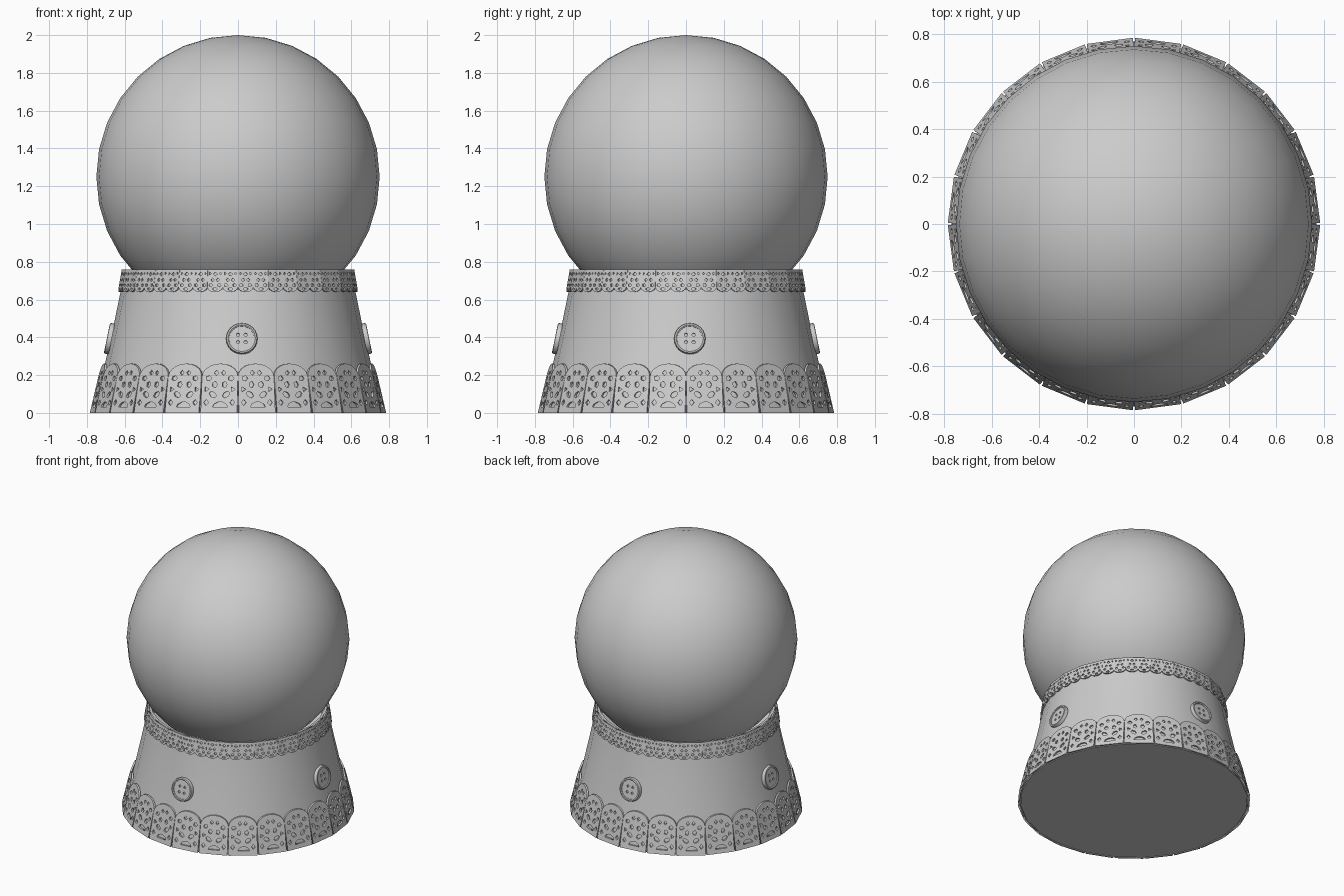
import bpy, bmesh
from math import sin, cos, pi, radians
from mathutils import Matrix, Vector

cube = bpy.data.objects.get("Cube")
if cube:
    bpy.data.objects.remove(cube)

grey = bpy.data.materials.new("soft grey")
grey.use_nodes = True
grey.diffuse_color = (0.6, 0.6, 0.6, 1)
grey.node_tree.nodes["Principled BSDF"].inputs["Base Color"].default_value = (0.6, 0.6, 0.6, 1)

SIDES = 24
WALL = [(0.766, 0), (0.695, 0.3), (0.655, 0.48), (0.622, 0.64), (0.602, 0.755)]


def wall_radius(z):
    """Radius of the base wall at a height."""
    for (r0, z0), (r1, z1) in zip(WALL, WALL[1:]):
        if z <= z1:
            return r0 + (r1 - r0) * (z - z0) / (z1 - z0)
    return WALL[-1][0]


def finish(name, bm, smooth=None):
    mesh = bpy.data.meshes.new(name)
    bmesh.ops.recalc_face_normals(bm, faces=bm.faces)
    bm.to_mesh(mesh)
    bm.free()
    mesh.materials.append(grey)
    obj = bpy.data.objects.new(name, mesh)
    bpy.context.collection.objects.link(obj)
    if smooth:
        bpy.ops.object.select_all(action="DESELECT")
        obj.select_set(True)
        bpy.context.view_layer.objects.active = obj
        bpy.ops.object.shade_smooth_by_angle(angle=radians(smooth))
    return obj


def lathe(profile, sides):
    """Spin an (r, z) profile around z."""
    bm = bmesh.new()
    verts = [bm.verts.new((r, 0, z)) for r, z in profile]
    edges = [bm.edges.new(pair) for pair in zip(verts, verts[1:])]
    bmesh.ops.spin(bm, geom=verts + edges, cent=(0, 0, 0), axis=(0, 0, 1),
                   angle=2 * pi, steps=sides, use_merge=True)
    bmesh.ops.remove_doubles(bm, verts=bm.verts, dist=1e-4)
    return bm


def oval(x, y, rx, ry, turn=0, n=5):
    """Small polygon used as a cut-out."""
    t = radians(turn)
    pts = [(rx * cos(2 * pi * i / n), ry * sin(2 * pi * i / n)) for i in range(n)]
    return [(x + a * cos(t) - b * sin(t), y + a * sin(t) + b * cos(t)) for a, b in pts]


def dome(x, y, rx, ry, n=8):
    """Half oval, from right to left."""
    return [(x + rx * cos(pi * i / n), y + ry * sin(pi * i / n)) for i in range(n + 1)]


def pierced_plate(loops, depth):
    """Flat plate from an outline and its cut-outs."""
    curve = bpy.data.curves.new("plate_outline", "CURVE")
    curve.dimensions, curve.fill_mode, curve.extrude = "2D", "BOTH", depth / 2
    for loop in loops:
        spline = curve.splines.new("POLY")
        spline.points.add(len(loop) - 1)
        for point, (x, y) in zip(spline.points, loop):
            point.co = (x, y, 0, 1)
        spline.use_cyclic_u = True
    temp = bpy.data.objects.new("plate_outline", curve)
    bpy.context.collection.objects.link(temp)
    bpy.context.view_layer.update()
    mesh = bpy.data.meshes.new_from_object(temp)
    bpy.data.objects.remove(temp)
    return mesh


def lace_ring(name, loops, depth, lift, z0, z1):
    """Repeat a lace panel around the wall; u runs -1..1 across a panel."""
    plate = pierced_plate(loops, depth)
    half = pi / SIDES
    ra, rb = wall_radius(z0), wall_radius(z1)
    bm = bmesh.new()
    for k in range(SIDES):
        start = len(bm.verts)
        bm.from_mesh(plate)
        bm.verts.ensure_lookup_table()
        angle = (2 * k + 1) * half
        out, side = Vector((cos(angle), sin(angle), 0)), Vector((-sin(angle), cos(angle), 0))
        for v in bm.verts[start:]:
            u, z, w = v.co
            r = ra + (rb - ra) * (z - z0) / (z1 - z0) + lift
            v.co = out * (r * cos(half) + w) + side * (u * r * sin(half)) + Vector((0, 0, z))
    bpy.data.meshes.remove(plate)
    return finish(name, bm)


# Globe
bm = bmesh.new()
bmesh.ops.create_uvsphere(bm, u_segments=32, v_segments=16, radius=0.75,
                          matrix=Matrix.Translation((0, 0, 1.25)))
finish("globe", bm, 60)

# Flared base with an open, hollow rim
inside = [(0.585, 0.755), (0.59, 0.62), (0.45, 0.52), (0, 0.5)]
finish("base", lathe([(0, 0)] + WALL + inside, SIDES), 40)

# Wide lace skirt, scalloped along its top
skirt = [[(-0.96, 0), (0.96, 0)] + dome(0, 0.195, 1.0, 0.066, 10)]
skirt.append(dome(0.05, 0.03, 0.4, 0.028, 5))
for s in (-1, 1):
    skirt += [oval(s * 0.7, 0.055, 0.13, 0.017, 0, 4),
              oval(s * 0.36, 0.097, 0.2, 0.016, s * 2, 6),
              oval(s * 0.72, 0.125, 0.14, 0.015, 0, 3),
              oval(s * 0.27, 0.15, 0.14, 0.017, 0, 5),
              oval(s * 0.62, 0.183, 0.16, 0.014, 0, 5),
              oval(s * 0.2, 0.212, 0.12, 0.014, 0, 4)]
lace_ring("lace_skirt", skirt, 0.012, 0.013, 0, 0.26)

# Narrow lace collar, two scallops to a panel, rounded along its bottom
collar = [[(-1, 0.76), (-1, 0.665)]
          + [(-x, 1.33 - y) for c in (0.5, -0.5) for x, y in dome(c, 0.665, 0.5, 0.025, 6)][1:-1]
          + [(1, 0.665), (1, 0.76)]]
for c in (-0.5, 0.5):
    collar += [oval(c, 0.656, 0.16, 0.007, 0, 6), oval(c, 0.735, 0.15, 0.01, 0, 4)]
    for s in (-1, 1):
        collar += [oval(c + s * 0.28, 0.676, 0.12, 0.009, 0, 5),
                   oval(c + s * 0.17, 0.704, 0.11, 0.01, 0, 4),
                   oval(c + s * 0.34, 0.738, 0.08, 0.009, 0, 3)]
lace_ring("lace_collar", collar, 0.01, 0.009, 0.64, 0.755)

# Four buttons: raised rim around a plate with stitch holes
rim = [(0.064, -0.012), (0.066, 0.01), (0.072, 0.014), (0.08, 0.012), (0.083, 0.004), (0.083, -0.012)]
holes = [oval(a, b, 0.009, 0.009, 0, 8) for a in (-0.02, 0.02) for b in (-0.02, 0.02)]
plate = pierced_plate([oval(0, 0, 0.066, 0.066, 0, 24)] + holes, 0.012)
tilt = radians(11.5)
for k, place in enumerate(("front", "left", "back", "right")):
    bm = lathe(rim, 24)
    bm.from_mesh(plate)
    # Stand the disc up facing the front, lean it with the wall, then turn it
    turn = (Matrix.Rotation(k * pi / 2, 4, "Z")
            @ Matrix.Translation((0.02, -wall_radius(0.393) - 0.006, 0.393))
            @ Matrix.Rotation(pi / 2 - tilt, 4, "X"))
    bm.transform(turn)
    finish("button_" + place, bm, 35)
bpy.data.meshes.remove(plate)
